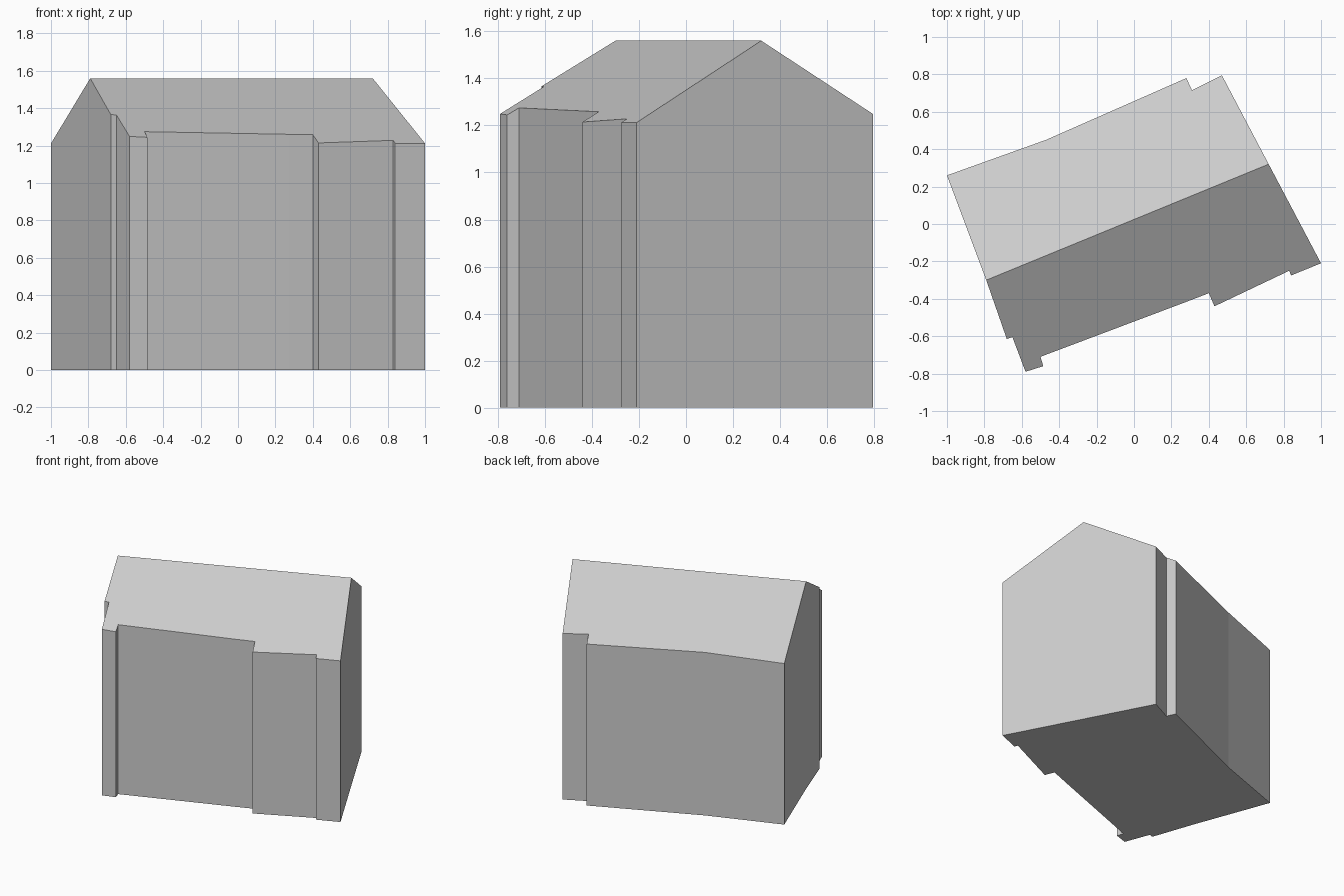
import bpy
import bmesh
from mathutils import Vector

cube = bpy.data.objects.get("Cube")
if cube:
    bpy.data.objects.remove(cube, do_unlink=True)

RIDGE_HEIGHT = 1.56
ROOF_SLOPE = 0.583

# Footprint, counter-clockwise; each half runs between the two ridge ends
ridge_west = Vector((-0.79, -0.30))
ridge_east = Vector((0.72, 0.32))
front_outline = [(-0.68, -0.615), (-0.65, -0.605), (-0.58, -0.79),
                 (-0.485, -0.76), (-0.50, -0.71), (0.27, -0.42),
                 (0.40, -0.37), (0.43, -0.44), (0.83, -0.25),
                 (0.84, -0.275), (1.0, -0.21)]
back_outline = [(0.47, 0.795), (0.31, 0.715), (0.28, 0.78),
                (-0.47, 0.45), (-1.0, 0.26)]
front_half = [ridge_west, *map(Vector, front_outline), ridge_east]
back_half = [ridge_east, *map(Vector, back_outline), ridge_west]
outline = front_half[:-1] + back_half[:-1]

along = (ridge_east - ridge_west).normalized()
across = Vector((-along.y, along.x))


def eave(p):
    """Point on the pitched roof above a footprint point."""
    drop = ROOF_SLOPE * abs((p - ridge_west).dot(across))
    return (p.x, p.y, RIDGE_HEIGHT - drop)


def ground(p):
    return (p.x, p.y, 0)


grey = bpy.data.materials.new("plain grey")
grey.use_nodes = True
colour = (0.6, 0.6, 0.6, 1)
grey.diffuse_color = colour
grey.node_tree.nodes["Principled BSDF"].inputs["Base Color"].default_value = colour


def add_part(name, polygons):
    """Flat-faced object from polygons, with shared corners joined."""
    bm = bmesh.new()
    for points in polygons:
        bm.faces.new([bm.verts.new(p) for p in points])
    bmesh.ops.remove_doubles(bm, verts=bm.verts, dist=0.0001)
    bmesh.ops.triangulate(bm, faces=[f for f in bm.faces if len(f.verts) > 4])
    mesh = bpy.data.meshes.new(name)
    bm.to_mesh(mesh)
    bm.free()
    mesh.materials.append(grey)
    obj = bpy.data.objects.new(name, mesh)
    bpy.context.collection.objects.link(obj)


# Walls follow the outline up to the roof slopes
add_part("walls", [[ground(a), ground(b), eave(b), eave(a)]
                   for a, b in zip(outline, outline[1:] + outline[:1])])

# Two roof slopes meeting at the ridge
add_part("roof", [[eave(p) for p in half] for half in (front_half, back_half)])

# Underside
add_part("floor", [[ground(p) for p in reversed(outline)]])
